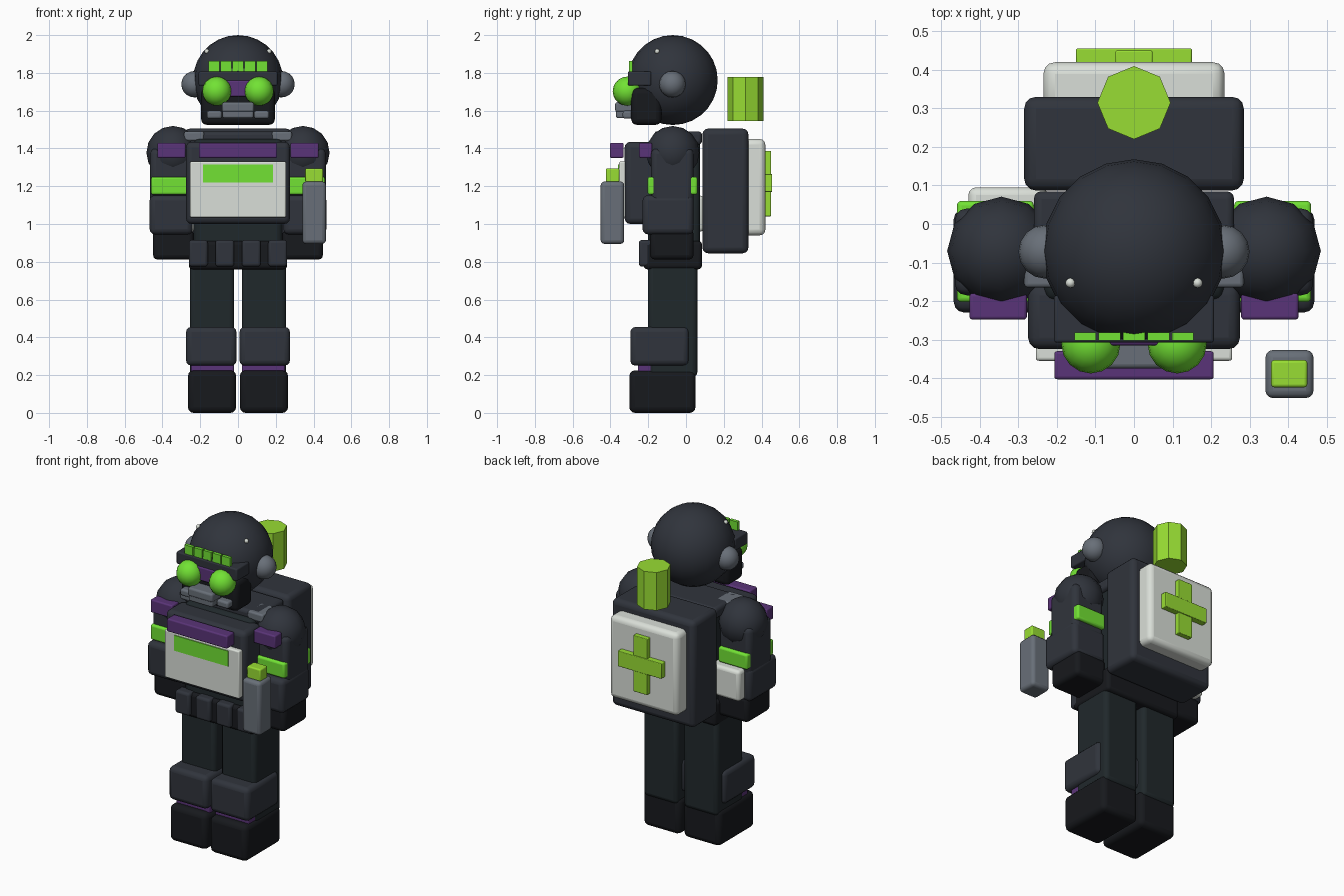
import bpy
import math

if "Cube" in bpy.data.objects:
    bpy.data.objects.remove(bpy.data.objects["Cube"])


def material(name, hex_code):
    m = bpy.data.materials.new(name)
    rgb = [int(hex_code[i:i + 2], 16) / 255 for i in (0, 2, 4)]
    m.diffuse_color = [((c + 0.055) / 1.055) ** 2.4 for c in rgb] + [1]
    m.use_nodes = True
    m.node_tree.nodes["Principled BSDF"].inputs["Base Color"].default_value = m.diffuse_color
    return m


ARMOR = material("dark armor", "30343c")
BLACK = material("near black", "17191d")
SUIT = material("undersuit", "20282b")
GREEN = material("glow green", "72e234")
LIME = material("lime", "98dd33")
PURPLE = material("purple", "5a3478")
WHITE = material("off white", "dadfd8")
GREY = material("steel grey", "686f78")


def finish(ob, name, mat, smooth=True):
    ob.name = name
    ob.data.materials.append(mat)
    if smooth:
        bpy.ops.object.shade_smooth_by_angle(angle=math.radians(40))
    return ob


def box(name, xr, yr, zr, mat, bevel=0.025):
    """Rounded box given by its ranges on x, y and z."""
    rs = (xr, yr, zr)
    bpy.ops.mesh.primitive_cube_add(size=1, location=[(a + b) / 2 for a, b in rs])
    ob = bpy.context.object
    ob.scale = [b - a for a, b in rs]
    bpy.ops.object.transform_apply(location=False, rotation=False, scale=True)
    if bevel:
        mod = ob.modifiers.new("round", 'BEVEL')
        mod.width = bevel
        mod.segments = 3
    return finish(ob, name, mat)


def ball(name, loc, r, mat, seg=16, rings=10):
    bpy.ops.mesh.primitive_uv_sphere_add(segments=seg, ring_count=rings, radius=r, location=loc)
    ob = bpy.context.object
    bpy.ops.object.shade_smooth()
    return finish(ob, name, mat, False)


def pair(name, xr, *args):
    """Box on both sides; xr is the range on the +x side."""
    box(name + "_right", xr, *args)
    box(name + "_left", (-xr[1], -xr[0]), *args)


# legs
pair("leg", (0.02, 0.255), (-0.2, 0.06), (0.19, 0.8), SUIT, 0.025)
pair("knee_pad", (0.008, 0.275), (-0.295, 0.015), (0.25, 0.455), ARMOR, 0.028)
pair("shin_strap", (0.02, 0.25), (-0.255, 0.03), (0.2, 0.275), PURPLE, 0.012)
pair("boot", (0.01, 0.265), (-0.3, 0.05), (0.0, 0.225), BLACK, 0.03)

# belt with pouches
box("belt", (-0.26, 0.26), (-0.225, 0.085), (0.76, 0.91), BLACK, 0.02)
for i in range(4):
    x = -0.21 + 0.14 * i
    box(f"belt_pouch_{i}", (x - 0.05, x + 0.05), (-0.25, -0.18), (0.775, 0.915), ARMOR, 0.015)

# torso, vest and chest panels
box("torso", (-0.235, 0.235), (-0.2, 0.075), (0.85, 1.45), SUIT, 0.03)
box("collar", (-0.26, 0.26), (-0.16, 0.085), (1.42, 1.49), ARMOR, 0.02)
box("vest", (-0.275, 0.275), (-0.325, -0.155), (1.0, 1.435), ARMOR, 0.03)
box("chest_panel", (-0.255, 0.255), (-0.355, -0.31), (1.035, 1.33), WHITE, 0.008)
box("chest_strip", (-0.185, 0.185), (-0.36, -0.34), (1.22, 1.315), GREEN, 0)
box("chest_bar", (-0.207, 0.207), (-0.403, -0.33), (1.35, 1.43), PURPLE, 0.008)
pair("shoulder_strap", (0.18, 0.285), (-0.165, -0.03), (1.44, 1.49), GREY, 0.01)

# arms
pair("upper_arm", (0.25, 0.465), (-0.185, 0.04), (1.1, 1.4), ARMOR, 0.03)
pair("arm_band", (0.26, 0.46), (-0.203, 0.06), (1.155, 1.25), GREEN, 0.012)
pair("forearm", (0.24, 0.468), (-0.23, 0.04), (0.945, 1.152), ARMOR, 0.028)
pair("glove", (0.235, 0.45), (-0.19, 0.04), (0.812, 0.97), BLACK, 0.025)
pair("shoulder_plate", (0.278, 0.427), (-0.248, -0.18), (1.35, 1.43), PURPLE, 0.008)
for s, side in ((1, "right"), (-1, "left")):
    ball(f"shoulder_{side}", (0.344 * s, -0.07, 1.378), 0.141, ARMOR, 12, 8)
box("forearm_pad", (-0.43, -0.225), (-0.01, 0.095), (0.96, 1.15), WHITE, 0.02)

# hand-held canister
box("canister", (0.341, 0.466), (-0.452, -0.327), (0.895, 1.225), GREY, 0.02)
box("canister_cap", (0.356, 0.45), (-0.424, -0.353), (1.22, 1.295), LIME, 0.008)

# backpack with cross and floating lamp
box("backpack", (-0.285, 0.285), (0.087, 0.33), (0.845, 1.505), ARMOR, 0.03)
box("backpack_panel", (-0.235, 0.235), (0.3, 0.42), (0.94, 1.45), WHITE, 0.03)
box("cross_upright", (-0.048, 0.048), (0.41, 0.45), (1.04, 1.387), LIME, 0.004)
box("cross_bar", (-0.15, 0.15), (0.41, 0.456), (1.17, 1.265), LIME, 0.004)
bpy.ops.mesh.primitive_cylinder_add(vertices=8, radius=0.095, depth=0.235, location=(0, 0.315, 1.662))
finish(bpy.context.object, "backpack_lamp", LIME, False)

# head
ball("head", (0, -0.07, 1.762), 0.238, ARMOR, 20, 14)
box("jaw", (-0.195, 0.195), (-0.29, -0.13), (1.525, 1.72), BLACK, 0.03)
box("brow", (-0.208, 0.208), (-0.308, -0.185), (1.732, 1.808), ARMOR, 0.008)
box("nose_bridge", (-0.08, 0.08), (-0.315, -0.25), (1.675, 1.76), PURPLE, 0.008)
for i in range(5):
    x = 0.0635 * (i - 2)
    box(f"brow_light_{i}", (x - 0.028, x + 0.028), (-0.302, -0.282), (1.805, 1.862), GREEN, 0)

# breathing mask
box("mask_filter", (-0.085, 0.085), (-0.375, -0.27), (1.592, 1.645), GREY, 0.012)
box("mask_base", (-0.082, 0.082), (-0.37, -0.27), (1.56, 1.605), GREY, 0.01)
pair("mask_side", (0.085, 0.165), (-0.335, -0.27), (1.558, 1.6), GREY, 0.012)

# eyes, ear cups and rivets
for s, side in ((1, "right"), (-1, "left")):
    ball(f"eye_{side}", (0.112 * s, -0.311, 1.703), 0.077, GREEN)
    ball(f"ear_cup_{side}", (0.23 * s, -0.072, 1.74), 0.07, GREY)
    ball(f"rivet_{side}", (0.165 * s, -0.153, 1.914), 0.013, WHITE, 10, 6)
